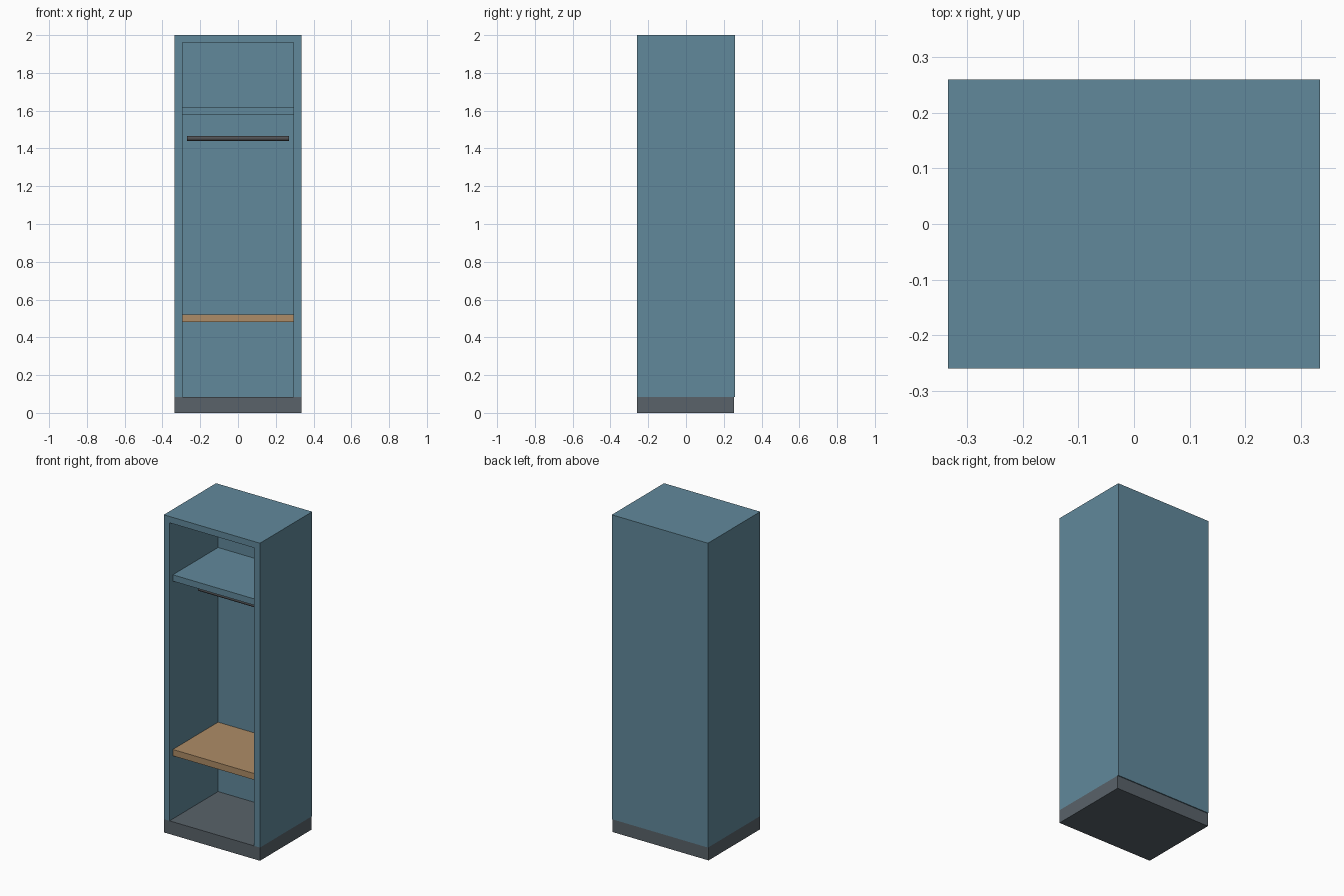
import bpy
import math

cube = bpy.data.objects.get("Cube")
if cube:
    bpy.data.objects.remove(cube, do_unlink=True)


def material(name, rgb):
    mat = bpy.data.materials.new(name)
    mat.use_nodes = True
    mat.diffuse_color = (*rgb, 1)
    mat.node_tree.nodes["Principled BSDF"].inputs["Base Color"].default_value = (*rgb, 1)
    return mat


blue = material("slate blue", (0.12, 0.25, 0.33))
wood = material("warm wood", (0.42, 0.265, 0.135))
grey = material("dark grey", (0.10, 0.123, 0.143))
metal = material("dark metal", (0.08, 0.08, 0.085))


def box(name, x, y, z, mat):
    """Box spanning the (min, max) pairs x, y and z."""
    spans = (x, y, z)
    bpy.ops.mesh.primitive_cube_add(size=1, location=[(a + b) / 2 for a, b in spans])
    obj = bpy.context.object
    obj.name = name
    obj.scale = [b - a for a, b in spans]
    bpy.ops.object.transform_apply(location=False, rotation=False, scale=True)
    obj.data.materials.append(mat)
    return obj


half_w, half_d, height = 0.335, 0.26, 2.0
wall, base_h, recess = 0.04, 0.083, 0.033
inner_w, inner_back = half_w - wall, half_d - wall + 0.003

# Plinth, which also forms the cabinet floor
box("plinth", (-half_w, half_w), (-half_d, half_d - 0.006), (0, base_h), grey)

# Carcass panels
for name, sign in (("left_side", 1), ("right_side", -1)):
    xs = sorted((sign * inner_w, sign * half_w))
    box(name, xs, (-half_d, half_d), (base_h, height), blue)
box("top_panel", (-inner_w, inner_w), (-half_d, half_d), (height - wall, height), blue)
box("back_panel", (-inner_w, inner_w), (inner_back, half_d), (base_h, height - wall), blue)

# Shelf and wooden seat, set back from the front edge
for name, z, mat in (("upper_shelf", 1.58, blue), ("seat", 0.48, wood)):
    box(name, (-inner_w, inner_w), (-half_d + recess, inner_back), (z, z + wall), mat)

# Hanging rail
bpy.ops.mesh.primitive_cylinder_add(vertices=16, radius=0.013, depth=0.54,
                                    location=(0, 0, 1.453),
                                    rotation=(0, math.pi / 2, 0))
rail = bpy.context.object
rail.name = "hanging_rail"
rail.data.materials.append(metal)
bpy.ops.object.shade_smooth_by_angle()
